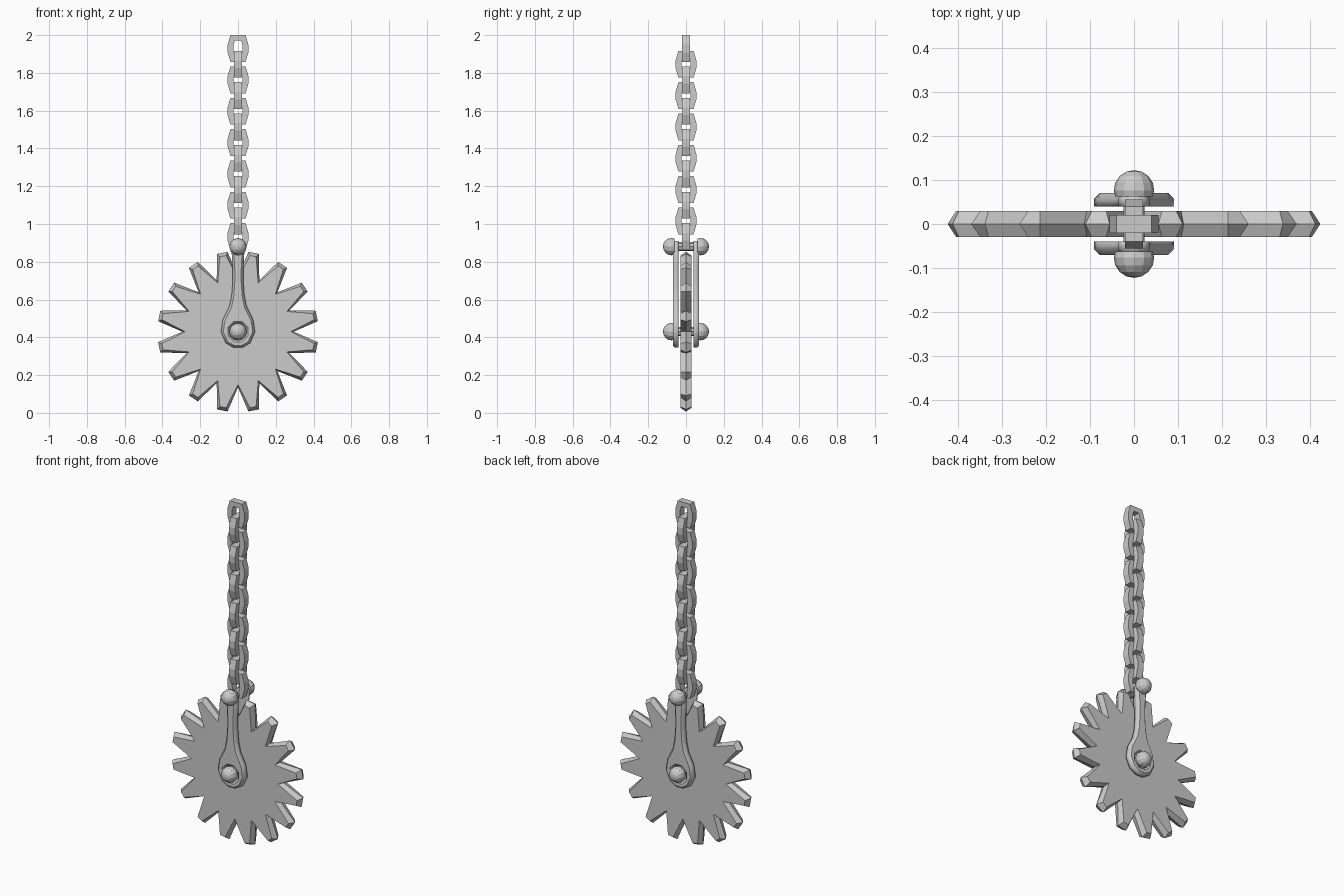
import bpy, bmesh
from math import sin, cos, pi, radians
from mathutils import Matrix

if "Cube" in bpy.data.objects:
    bpy.data.objects.remove(bpy.data.objects["Cube"])

HUB_Z, PIN_Z = 0.43, 0.88


def add_object(name, bm):
    bmesh.ops.remove_doubles(bm, verts=bm.verts, dist=1e-5)
    bmesh.ops.recalc_face_normals(bm, faces=bm.faces)
    mesh = bpy.data.meshes.new(name)
    bm.to_mesh(mesh)
    bm.free()
    ob = bpy.data.objects.new(name, mesh)
    bpy.context.collection.objects.link(ob)
    return ob


def plate_bmesh(loops, half, bevel):
    """Extruded outline with holes, upright in the XZ plane."""
    cu = bpy.data.curves.new("outline", 'CURVE')
    cu.dimensions, cu.fill_mode = '2D', 'BOTH'
    cu.extrude, cu.bevel_depth, cu.bevel_resolution = half, bevel, 0
    for pts in loops:
        sp = cu.splines.new('POLY')
        sp.points.add(len(pts) - 1)
        for p, (x, z) in zip(sp.points, pts):
            p.co = (x, z, 0, 1)
        sp.use_cyclic_u = True
    tmp = bpy.data.objects.new("outline", cu)
    bpy.context.collection.objects.link(tmp)
    dg = bpy.context.evaluated_depsgraph_get()
    mesh = bpy.data.meshes.new_from_object(tmp.evaluated_get(dg))
    bm = bmesh.new()
    bm.from_mesh(mesh)
    bm.transform(Matrix.Rotation(pi / 2, 4, 'X'))
    bpy.data.objects.remove(tmp)
    bpy.data.meshes.remove(mesh)
    return bm


# Toothed blade: face outlines on both sides and a wider ridge in the middle
def tooth_outline(tip_r, tip_half, valley_r):
    pts = []
    for i in range(16):
        a = radians(22.5 * i)
        mid = a + radians(11.25)
        for r, t in ((valley_r, a), (tip_r, mid - radians(tip_half)),
                     (tip_r, mid + radians(tip_half))):
            pts.append((r * sin(t), HUB_Z + r * cos(t)))
    return pts


bm = bmesh.new()
rings = []
for y, shape in ((-0.03, (0.408, 2.3, 0.28)), (0, (0.426, 3.8, 0.295)),
                 (0.03, (0.408, 2.3, 0.28))):
    rings.append([bm.verts.new((x, y, z)) for x, z in tooth_outline(*shape)])
for a, b in zip(rings, rings[1:]):
    for i in range(len(a)):
        j = (i + 1) % len(a)
        bm.faces.new((a[i], a[j], b[j], b[i]))
# caps: tooth quads plus an inner polygon
for ring in (rings[0], rings[-1]):
    for i in range(0, 48, 3):
        bm.faces.new((ring[i], ring[i + 1], ring[i + 2], ring[(i + 3) % 48]))
    bm.faces.new(ring[::3])
add_object("toothed_blade", bm)

# Hanger arms, bevelled on the outer side only, with an open eye at the hub
half_profile = [(0.012, 0.898), (0.023, 0.875), (0.017, 0.76), (0.017, 0.69),
                (0.022, 0.62), (0.034, 0.56), (0.069, 0.49), (0.078, 0.43),
                (0.055, 0.378), (0.02, 0.357)]
outline = half_profile + [(-x, z) for x, z in reversed(half_profile)]
eye = [(0.058 * cos(pi * (i + 0.5) / 4), HUB_Z + 0.058 * sin(pi * (i + 0.5) / 4))
       for i in range(8)]
for side, label in ((-1, "front"), (1, "back")):
    bm = plate_bmesh([outline, eye], 0.009, 0.012)
    for v in bm.verts:
        v.co.y = max(v.co.y * side, -0.009) * side + side * 0.049
    add_object(label + "_hanger_arm", bm)

# Pins with a domed head at each end
for z, label in ((HUB_Z, "hub"), (PIN_Z, "chain")):
    turn = Matrix.Translation((0, 0, z)) @ Matrix.Rotation(pi / 2, 4, 'X')
    bm = bmesh.new()
    bmesh.ops.create_cone(bm, cap_ends=True, segments=8, radius1=0.024,
                          radius2=0.024, depth=0.15, matrix=turn)
    add_object(label + "_pin", bm)
    for side, name in ((-1, "front"), (1, "back")):
        bm = bmesh.new()
        bmesh.ops.create_uvsphere(bm, u_segments=12, v_segments=8, radius=0.046,
                                  matrix=turn)
        for v in bm.verts:
            v.co.y = side * (max(v.co.y * side, -0.014) + 0.076)
        add_object(f"{name}_{label}_pin_head", bm)

# Chain of links, each turned a quarter from the last
def link_loop(pts):
    q = pts + [(x, -z) for x, z in reversed(pts)]
    return q + [(-x, -z) for x, z in q]


outer = link_loop([(0.04, 0.071), (0.055, 0.02)])
inner = link_loop([(0.017, 0.042), (0.025, 0.014)])
bm = bmesh.new()
layers = [[[bm.verts.new((x, y, z)) for x, z in loop] for loop in (outer, inner)]
          for y in (-0.02, 0.02)]
(fo, fi), (bo, bi) = layers
for a, b in ((fo, fi), (fi, bi), (bi, bo), (bo, fo)):
    for i in range(8):
        j = (i + 1) % 8
        bm.faces.new((a[i], a[j], b[j], b[i]))
first = add_object("chain_link", bm)
for i in range(13):
    ob = first if i == 0 else bpy.data.objects.new("chain_link", first.data)
    if i:
        bpy.context.collection.objects.link(ob)
    ob.location = (0, 0, 1.929 - 0.083 * i)
    ob.rotation_euler = (0, 0, pi / 2 * (i % 2))
